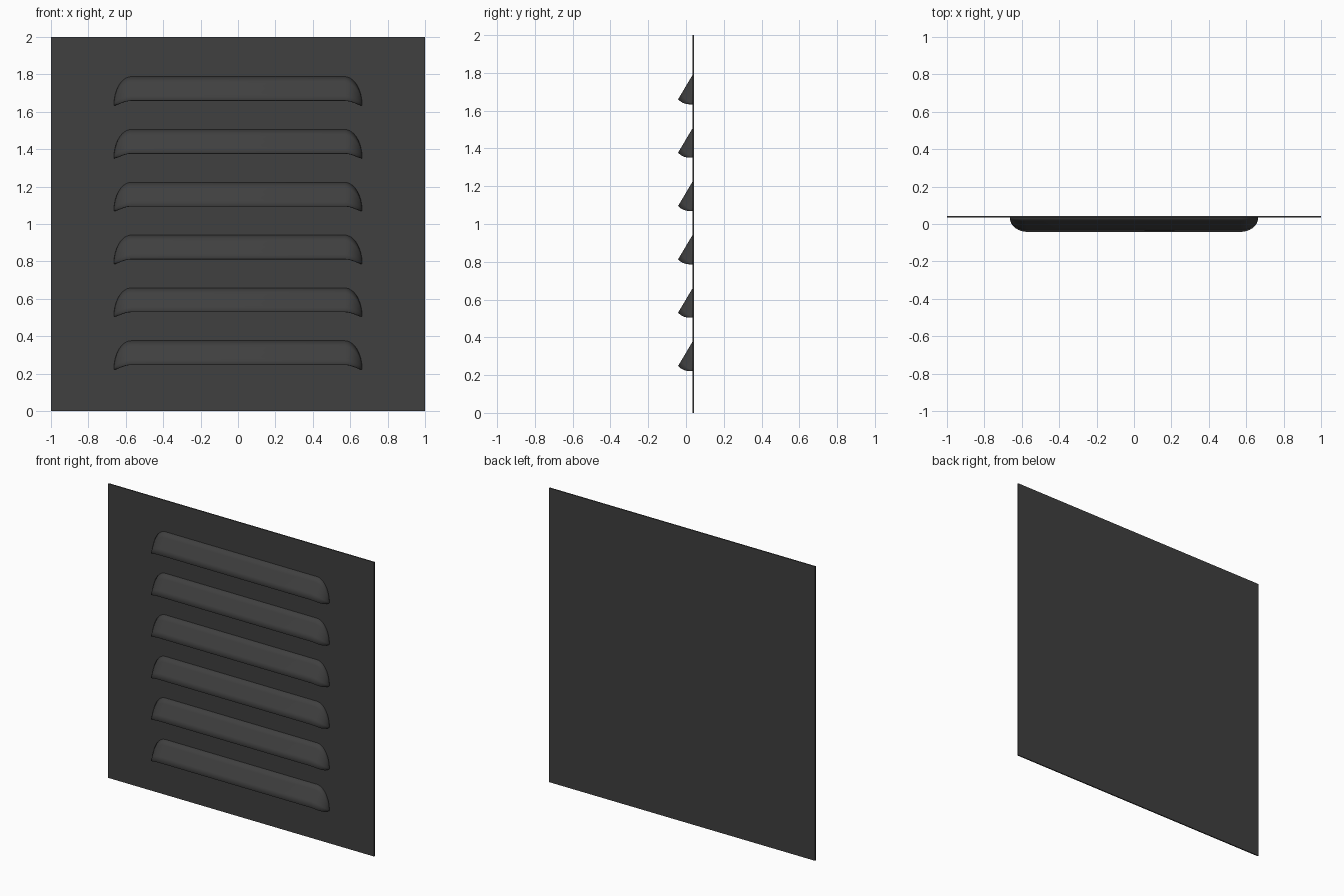
import bpy, bmesh
from math import sin, cos, pi

cube = bpy.data.objects.get("Cube")
if cube:
    bpy.data.objects.remove(cube, do_unlink=True)

# Dark painted metal
metal = bpy.data.materials.new("dark_grey_metal")
metal.use_nodes = True
colour = (0.05, 0.05, 0.05, 1)
metal.diffuse_color = colour
metal.node_tree.nodes["Principled BSDF"].inputs["Base Color"].default_value = colour

FRONT, BACK = 0.034, 0.042      # faces of the sheet
LIP_Y = -0.042                  # foremost edge of a louver
STRAIGHT, ROUND = 0.57, 0.094   # half length of the straight part, end width
HEIGHT, LIP_RISE = 0.154, 0.026
COUNT, FIRST_Z, PITCH = 6, 0.222, 0.2824
STEPS, BANDS = 12, 4


def add_object(name, bm):
    mesh = bpy.data.meshes.new(name)
    bm.to_mesh(mesh)
    bm.free()
    mesh.materials.append(metal)
    obj = bpy.data.objects.new(name, mesh)
    bpy.context.collection.objects.link(obj)
    return obj


# Flat backing sheet
bm = bmesh.new()
bmesh.ops.create_cube(bm, size=1)
for v in bm.verts:
    v.co = (v.co.x * 2, (FRONT + BACK) / 2 + v.co.y * (BACK - FRONT), v.co.z * 2 + 1)
add_object("back_sheet", bm)


def louver_mesh():
    """Sloping hood, open below, with rounded ends that die into the sheet."""
    bm = bmesh.new()
    angles = [pi / 2 * i / STEPS for i in range(STEPS + 1)]
    stations = [(-1, a) for a in reversed(angles)] + [(1, a) for a in angles]
    rows = []
    for side, a in stations:
        c = cos(a)
        x = side * (STRAIGHT + ROUND * sin(a))
        top_z, lip_z = HEIGHT * c, LIP_RISE * c ** 3
        lip_y = FRONT + (LIP_Y - FRONT) * c
        row = []
        for j in range(BANDS + 1):
            t = j / BANDS
            row.append(bm.verts.new((x, FRONT + (lip_y - FRONT) * t,
                                     top_z + (lip_z - top_z) * t)))
        rows.append(row)
    for r, s in zip(rows, rows[1:]):
        for j in range(BANDS):
            bm.faces.new((r[j], r[j + 1], s[j + 1], s[j]))
    bmesh.ops.remove_doubles(bm, verts=bm.verts, dist=1e-5)
    for f in bm.faces:
        f.smooth = True
    return bm


# Row of louvers up the sheet
for i in range(COUNT):
    louver = add_object(f"louver_{i + 1}", louver_mesh())
    louver.location.z = FIRST_Z + i * PITCH
    shell = louver.modifiers.new("sheet_thickness", 'SOLIDIFY')
    shell.thickness = 0.004
    shell.offset = -1
